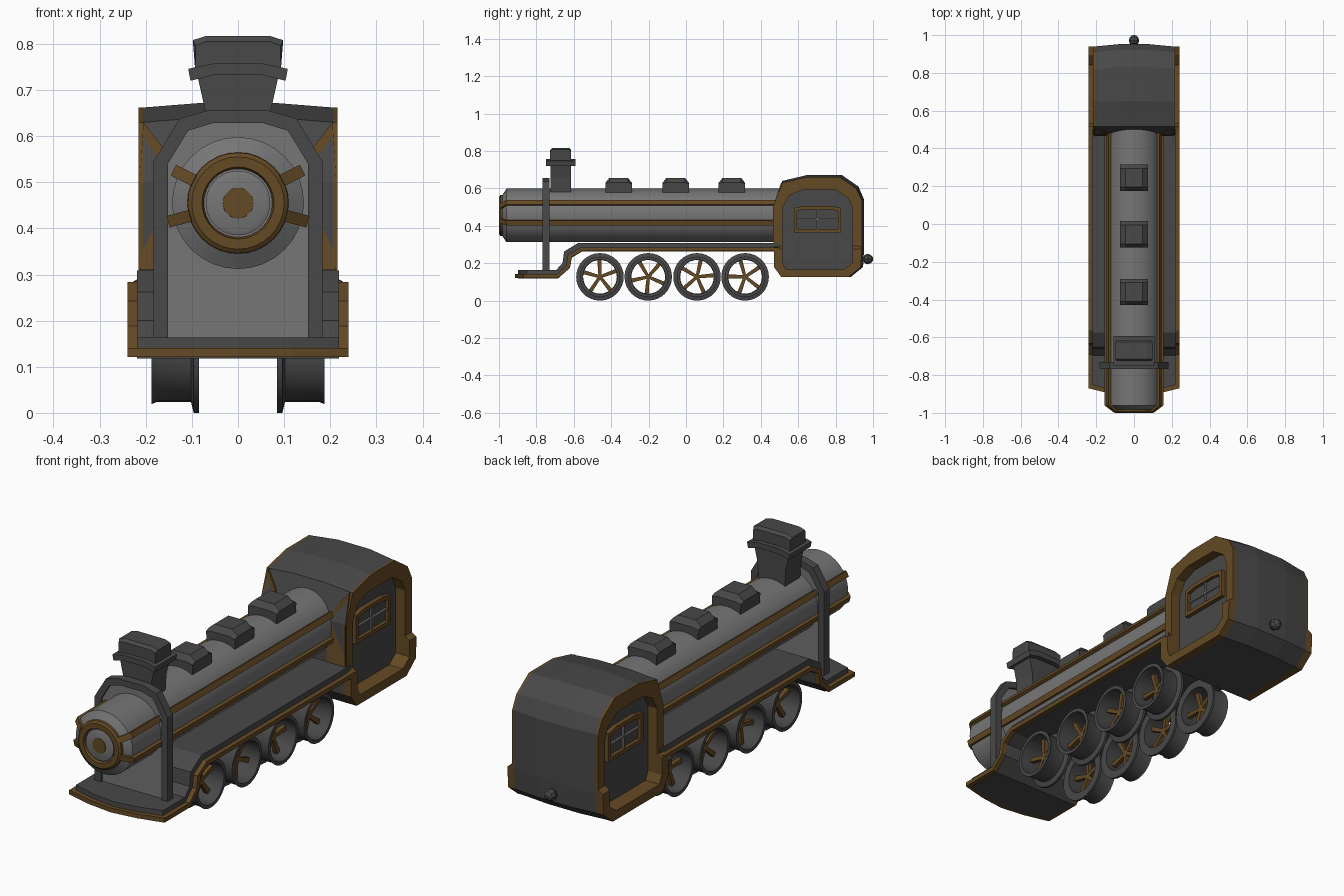
import bpy, bmesh
from math import sin, cos, pi, radians

if "Cube" in bpy.data.objects:
    bpy.data.objects.remove(bpy.data.objects["Cube"])


def material(name, r, g, b):
    m = bpy.data.materials.new(name)
    m.diffuse_color = (r, g, b, 1)
    m.use_nodes = True
    m.node_tree.nodes["Principled BSDF"].inputs["Base Color"].default_value = m.diffuse_color
    return m


BROWN = material("brown_trim", 0.13, 0.068, 0.018)
DARK = material("dark_iron", 0.065, 0.065, 0.065)
STEEL = material("boiler_steel", 0.18, 0.18, 0.18)


def loft(name, rings, mat, loop=False, mirror=False, smooth=False):
    """Skin equal-length rings of points; cap the ends or close into a loop."""
    bm = bmesh.new()
    rows = [[bm.verts.new(p) for p in ring] for ring in rings]
    n = len(rows[0])
    pairs = list(zip(rows, rows[1:])) + ([(rows[-1], rows[0])] if loop else [])
    for a, b in pairs:
        for i in range(n):
            j = (i + 1) % n
            bm.faces.new((a[i], a[j], b[j], b[i]))
    if not loop:
        bm.faces.new(rows[0])
        bm.faces.new(rows[-1])
    bmesh.ops.recalc_face_normals(bm, faces=bm.faces)
    me = bpy.data.meshes.new(name)
    bm.to_mesh(me)
    bm.free()
    me.materials.append(mat)
    ob = bpy.data.objects.new(name, me)
    bpy.context.collection.objects.link(ob)
    if mirror:
        ob.modifiers.new("mirror", "MIRROR")
    if smooth:
        bpy.ops.object.select_all(action='DESELECT')
        ob.select_set(True)
        bpy.context.view_layer.objects.active = ob
        bpy.ops.object.shade_smooth_by_angle(angle=radians(30))
    return ob


def at_x(pts, x):
    return [(x, y, z) for y, z in pts]


def at_y(pts, y):
    return [(x, y, z) for x, z in pts]


def lathe(name, prof, mat, axis, c, seg=32, **kw):
    """Revolve (position, radius) pairs about the x or y axis through c."""
    rings = []
    for p, r in prof:
        ring = [(r * cos(2 * pi * i / seg), r * sin(2 * pi * i / seg)) for i in range(seg)]
        rings.append([(p, c[0] + u, c[1] + v) if axis == 'x' else (c[0] + u, p, c[1] + v)
                      for u, v in ring])
    return loft(name, rings, mat, smooth=True, **kw)


# Boiler and its nose rings
C = (0, 0.455)
lathe("boiler", [(-0.985, 0.105), (-0.96, 0.143), (0.52, 0.143)], STEEL, 'y', C)
lathe("nose_ring", [(-0.98, 0.110), (-0.993, 0.109), (-1.0, 0.100), (-1.0, 0.078), (-0.98, 0.073)],
      BROWN, 'y', C, loop=True)
lathe("nose_door", [(-0.98, 0.070), (-0.993, 0.070), (-0.997, 0.060)], STEEL, 'y', C)
lathe("nose_boss", [(-0.98, 0.034), (-1.0, 0.033)], BROWN, 'y', C, seg=20)

# Long strips along the boiler, folded over the nose
strip = [(0.49, 0.135), (0.49, 0.157), (-0.962, 0.157), (-0.997, 0.108), (-0.983, 0.100), (-0.95, 0.135)]
for tag, ang in (("upper", 27), ("lower", -15)):
    a = radians(ang)
    loft("boiler_strip_" + tag,
         [[(r * cos(a) - t * sin(a), y, C[1] + r * sin(a) + t * cos(a)) for y, r in strip]
          for t in (-0.013, 0.013)], BROWN, mirror=True)

# Deck with bowed front edge: grey slab and wider brown lip


def deck(name, top, bottom, width, front, mat):
    rings = []
    for k, back in ((-1, 0.045), (-0.5, 0.015), (0, 0), (0.5, 0.015), (1, 0.045)):
        f = front + back
        rings.append(at_x(top + [(f, top[-1][1]), (f, bottom[0][1])] + bottom, k * width))
    loft(name, rings, mat)


deck("deck", [(0.5, 0.309), (-0.575, 0.309), (-0.652, 0.262), (-0.66, 0.2), (-0.695, 0.163)],
     [(-0.685, 0.118), (-0.62, 0.175), (-0.61, 0.23), (-0.556, 0.262), (0.5, 0.262)], 0.219, -0.897, DARK)
deck("deck_lip", [(0.5, 0.284), (-0.565, 0.284), (-0.632, 0.243), (-0.64, 0.188), (-0.69, 0.141)],
     [(-0.685, 0.121), (-0.62, 0.178), (-0.61, 0.233), (-0.556, 0.265), (0.5, 0.265)], 0.24, -0.915, BROWN)

# Front arch and the plate it holds
outer = [(0.183, 0.155), (0.183, 0.545), (0.127, 0.638), (0.065, 0.656)]
inner = [(0.152, 0.155), (0.152, 0.54), (0.108, 0.612), (0.055, 0.628)]


def both(h):
    return h + [(-x, z) for x, z in reversed(h)]


arch = both(outer) + both(inner)[::-1]
loft("front_arch", [at_y(arch, -0.768), at_y(arch, -0.73)], DARK)
loft("front_plate", [at_y(both(inner), y) for y in (-0.758, -0.742)], STEEL)

# Chimney: flaring stack, bowed collar


def slab(z, hx, hy, y):
    return [(sx * hx, y + sy * hy, z) for sx, sy in ((-1, -1), (1, -1), (1, 1), (-1, 1))]


loft("chimney_stack", [slab(z, hx, 0.055, -0.67) for z, hx in ((0.57, 0.066), (0.655, 0.071), (0.74, 0.09))], DARK)
cap = lambda d: both([(0.093, 0.745), (0.098 - d / 2, 0.808 - d), (0.07, 0.817 - d)])
loft("chimney_top", [at_y(cap(d), -0.67 + y) for y, d in
                     ((-0.056, 0.012), (-0.044, 0), (0.044, 0), (0.056, 0.012))], DARK)
collar = both([(0.103, 0.72), (0.108, 0.746), (0.05, 0.758)]) + [(-0.05, 0.733), (0.05, 0.733)]
loft("chimney_collar", [at_y(collar, -0.748), at_y(collar, -0.592)], DARK)

# Three box domes along the boiler top
for i, yc in enumerate((-0.36, -0.055, 0.245)):
    prof = lambda h: both([(0.070, 0.565), (0.073, 0.632 - (0.66 - h) * 0.3), (0.045, h - 0.004)])
    loft(f"dome_{i + 1}", [at_y(prof(h), yc + y) for y, h in
                           ((-0.07, 0.634), (-0.05, 0.66), (0.05, 0.66), (0.07, 0.634))], DARK)

# Cab body: recessed side panels, slightly bulged roof and back
out = [(0.51, 0.125), (0.868, 0.125), (0.935, 0.18), (0.94, 0.275), (0.94, 0.29), (0.94, 0.54),
       (0.91, 0.6), (0.82, 0.662), (0.65, 0.662), (0.515, 0.63), (0.47, 0.5), (0.47, 0.29),
       (0.47, 0.275), (0.47, 0.18)]
inn = [(0.53, 0.163), (0.845, 0.163), (0.893, 0.2), (0.893, 0.275), (0.893, 0.29), (0.893, 0.5),
       (0.87, 0.55), (0.80, 0.595), (0.62, 0.595), (0.55, 0.565), (0.513, 0.5), (0.513, 0.29),
       (0.513, 0.275), (0.513, 0.2)]
bulge = [(y + 0.012 * (y > 0.8), z + 0.01 * (z > 0.59)) for y, z in out]
loft("cab_body", [at_x(inn, -0.17), at_x(inn, -0.206), at_x(out, -0.206), at_x(bulge, -0.08),
                  at_x(bulge, 0.08), at_x(out, 0.206), at_x(inn, 0.206), at_x(inn, 0.17)], DARK)

# Brown side frame, stepping outward below deck level


def step(pts):
    return [(0.24 if z < 0.28 else 0.216, y, z) for y, z in pts]


lining = [(0.7 + (y - 0.7) * 0.985, 0.38 + (z - 0.38) * 0.985) for y, z in inn]
loft("cab_side_frame", [at_x(out, 0.2), step(out), step(lining), at_x(lining, 0.168)],
     BROWN, loop=True, mirror=True)

# Brown corner plates on the cab front
corner = [(0.12, 0.466, 0.31), (0.213, 0.466, 0.31), (0.213, 0.466, 0.5), (0.205, 0.508, 0.63),
          (0.155, 0.486, 0.565), (0.12, 0.466, 0.5)]
loft("cab_front_corner", [corner, [(x, y + 0.02, z) for x, y, z in corner]], BROWN, mirror=True)

# Side windows: arched frame, pane and cross bars
win = [(0.577, 0.365), (0.829, 0.365), (0.829, 0.495), (0.77, 0.507), (0.636, 0.507), (0.577, 0.495)]
pane = [(0.703 + (y - 0.703) * 0.86, 0.435 + (z - 0.435) * 0.74) for y, z in win]
loft("window_frame", [at_x(win, 0.165), at_x(win, 0.19), at_x(pane, 0.19), at_x(pane, 0.165)],
     BROWN, loop=True, mirror=True)
loft("window_pane", [at_x(pane, 0.165), at_x(pane, 0.174)], DARK, mirror=True)
for tag, hy, hz in (("upright", 0.004, 0.052), ("level", 0.108, 0.004)):
    bar = [(0.703 + a * hy, 0.435 + b * hz) for a, b in ((-1, -1), (1, -1), (1, 1), (-1, 1))]
    loft("window_bar_" + tag, [at_x(bar, 0.165), at_x(bar, 0.183)], STEEL, mirror=True)

# Rear coupling knob
lathe("coupling", [(0.93, 0.013), (0.95, 0.013), (0.955, 0.022), (0.972, 0.028), (0.99, 0.021), (1.0, 0.008)],
      DARK, 'y', (0, 0.222), seg=8)

# Flanged hollow wheels with five spokes
rim = [(0.085, 0.090), (0.085, 0.127), (0.096, 0.127), (0.102, 0.103), (0.176, 0.103),
       (0.187, 0.108), (0.187, 0.092)]
for i, yc in enumerate((-0.46, -0.202, 0.059, 0.316)):
    lathe(f"wheel_{i + 1}", rim, DARK, 'x', (yc, 0.127), loop=True, mirror=True)
    for k in range(5):
        a = 2 * pi * k / 5 + 0.35 + i * 0.5
        bar = [(yc + r * cos(a) - t * sin(a), 0.127 + r * sin(a) + t * cos(a))
               for r, t in ((0, -0.008), (0.095, -0.011), (0.095, 0.011), (0, 0.008))]
        loft(f"wheel_{i + 1}_spoke_{k + 1}", [at_x(bar, 0.118), at_x(bar, 0.138)], BROWN, mirror=True)
